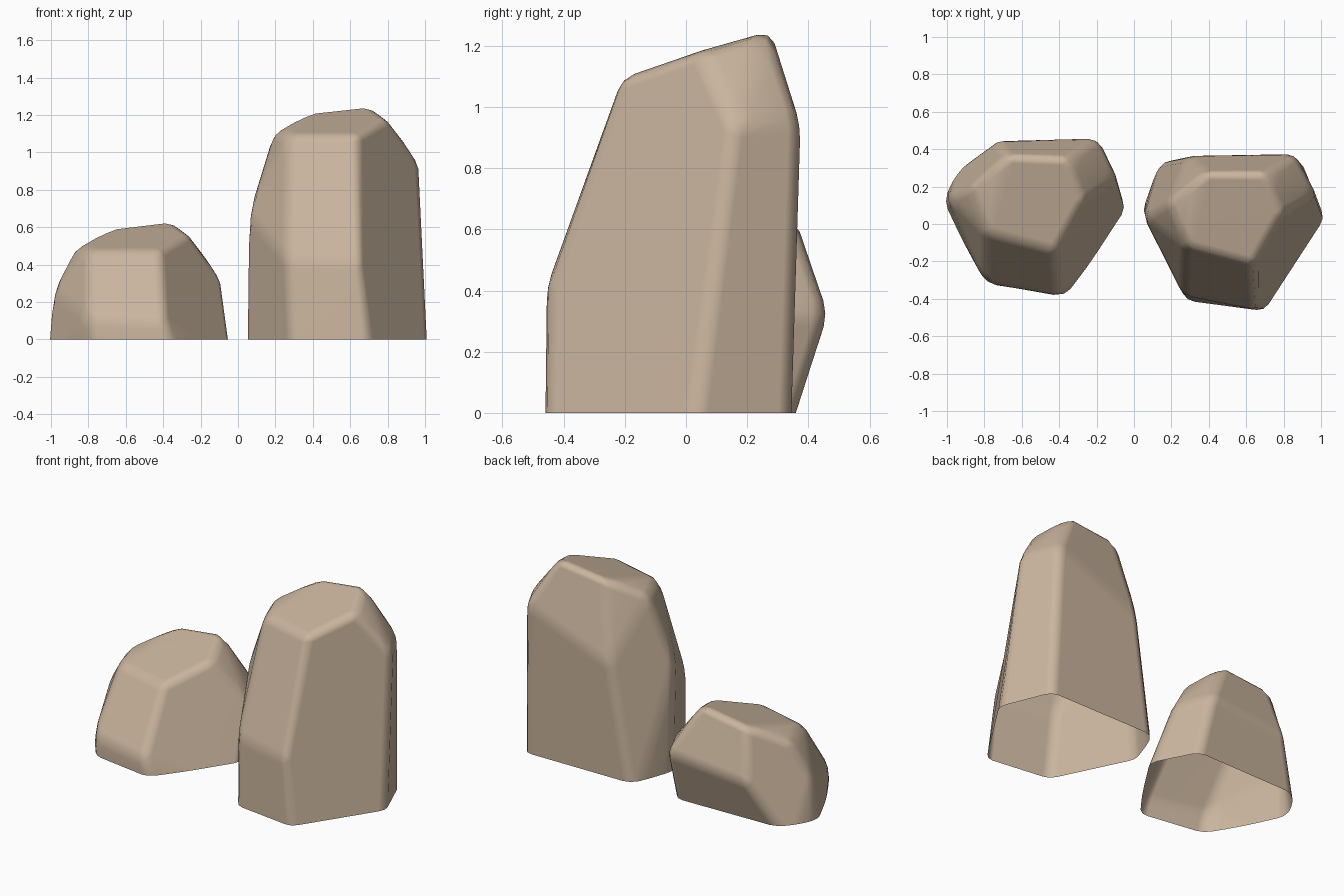
import bpy
import bmesh
from mathutils import Vector

if "Cube" in bpy.data.objects:
    bpy.data.objects.remove(bpy.data.objects["Cube"])

# One warm stone colour
stone = bpy.data.materials.new("tan stone")
stone.diffuse_color = (0.59, 0.46, 0.34, 1.0)
stone.use_nodes = True
stone.node_tree.nodes["Principled BSDF"].inputs["Base Color"].default_value = stone.diffuse_color


def make_rock(name, top, middle, ground, bevel, depth=0.15):
    """Faceted boulder: hull of three corner rings, softened, cut open at z = 0."""
    bm = bmesh.new()
    for c in top + middle:
        bm.verts.new(c)
    # carry the walls on below ground so the cut there is clean
    for m, g in zip(middle, ground):
        m, g = Vector(m), Vector((g[0], g[1], 0))
        bm.verts.new(g + (g - m) * (depth / m.z))
    hull = bmesh.ops.convex_hull(bm, input=bm.verts[:])
    unused = [v for v in hull["geom_interior"] if isinstance(v, bmesh.types.BMVert)]
    bmesh.ops.delete(bm, geom=unused, context='VERTS')
    bmesh.ops.recalc_face_normals(bm, faces=bm.faces[:])

    # merge nearly flat triangles into broad facets, then soften the edges
    bmesh.ops.dissolve_limit(bm, angle_limit=0.2, use_dissolve_boundaries=False,
                             verts=[], edges=bm.edges[:])
    bmesh.ops.bevel(bm, geom=bm.edges[:], offset=bevel, offset_type='OFFSET',
                    segments=2, profile=0.5, affect='EDGES', clamp_overlap=True)

    # open base
    bmesh.ops.bisect_plane(bm, geom=bm.verts[:] + bm.edges[:] + bm.faces[:],
                           plane_co=(0, 0, 0), plane_no=(0, 0, 1), clear_inner=True)
    for f in bm.faces:
        f.smooth = True

    mesh = bpy.data.meshes.new(name)
    bm.to_mesh(mesh)
    bm.free()
    mesh.materials.append(stone)
    ob = bpy.data.objects.new(name, mesh)
    bpy.context.collection.objects.link(ob)

    # keep the broad facets flat between the soft edges
    mod = ob.modifiers.new("flat facets", 'WEIGHTED_NORMAL')
    mod.weight = 90
    return ob


# Tall rock: top facet, shoulders, footprint
make_rock("tall_rock", [
    (0.18, 0.12, 1.10), (0.27, -0.12, 1.095), (0.64, -0.22, 1.095),
    (0.79, 0.05, 1.185), (0.70, 0.275, 1.255), (0.38, 0.28, 1.215),
], [
    (0.26, -0.375, 0.42), (0.66, -0.465, 0.41), (0.98, 0.15, 0.94),
    (0.86, 0.375, 0.96), (0.28, 0.365, 0.72), (0.05, 0.04, 0.68),
], [
    (0.28, -0.41), (0.70, -0.465), (1.02, 0.03),
    (0.89, 0.345), (0.16, 0.34), (0.045, 0.07),
], 0.045)

# Low rock: the same stone cut shorter, with its back overhanging
make_rock("low_rock", [
    (-0.88, 0.20, 0.48), (-0.80, -0.05, 0.48), (-0.42, -0.15, 0.48),
    (-0.27, 0.12, 0.57), (-0.36, 0.355, 0.64), (-0.68, 0.37, 0.595),
], [
    (-0.80, -0.31, 0.12), (-0.395, -0.39, 0.10), (-0.085, 0.24, 0.325),
    (-0.19, 0.465, 0.33), (-0.74, 0.45, 0.27), (-0.995, 0.14, 0.26),
], [
    (-0.78, -0.32), (-0.37, -0.385), (-0.04, 0.09),
    (-0.18, 0.36), (-0.88, 0.345), (-1.015, 0.12),
], 0.045)
